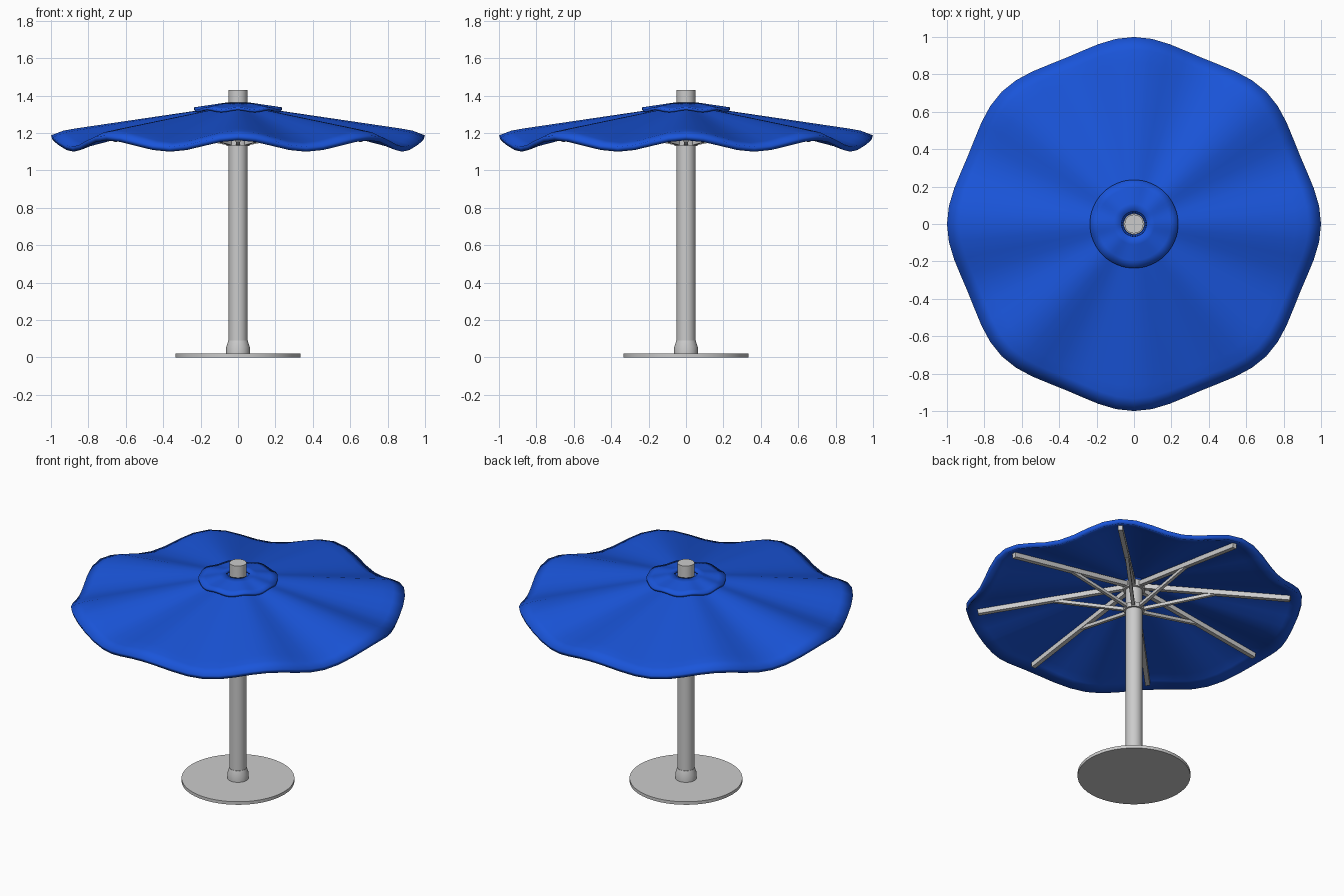
import bpy, bmesh, math
from mathutils import Vector

if "Cube" in bpy.data.objects:
    bpy.data.objects.remove(bpy.data.objects["Cube"])

blue = bpy.data.materials.new("blue_fabric")
blue.diffuse_color = (0.01, 0.09, 0.7, 1)
blue.use_nodes = True
blue.node_tree.nodes["Principled BSDF"].inputs["Base Color"].default_value = blue.diffuse_color


def add_object(name, bm, mat=None, angle=35):
    bmesh.ops.recalc_face_normals(bm, faces=bm.faces)
    mesh = bpy.data.meshes.new(name)
    bm.to_mesh(mesh)
    bm.free()
    ob = bpy.data.objects.new(name, mesh)
    bpy.context.collection.objects.link(ob)
    if mat:
        mesh.materials.append(mat)
    bpy.ops.object.select_all(action='DESELECT')
    ob.select_set(True)
    bpy.context.view_layer.objects.active = ob
    bpy.ops.object.shade_smooth_by_angle(angle=math.radians(angle))
    return ob


def lathe(name, profile, n=32):
    """Closed turned solid from (radius, z) points, bottom to top."""
    bm = bmesh.new()
    rings = [[bm.verts.new((r * math.cos(2 * math.pi * i / n),
                            r * math.sin(2 * math.pi * i / n), z))
              for i in range(n)] for r, z in profile]
    for a, b in zip(rings, rings[1:]):
        for i in range(n):
            j = (i + 1) % n
            bm.faces.new((a[i], a[j], b[j], b[i]))
    bm.faces.new(rings[0][::-1])
    bm.faces.new(rings[-1])
    return add_object(name, bm)


def bar(name, p, q, w, h, angle):
    """Square bar from p to q, given as (radius, z), turned about the pole."""
    p, q = Vector((p[0], 0, p[1])), Vector((q[0], 0, q[1]))
    d = (q - p).normalized()
    up = Vector((-d.z, 0, d.x)) * h / 2
    side = Vector((0, w / 2, 0))
    bm = bmesh.new()
    ends = [[bm.verts.new(c + s * side + u * up)
             for s, u in ((-1, -1), (1, -1), (1, 1), (-1, 1))] for c in (p, q)]
    bm.faces.new(ends[0])
    bm.faces.new(ends[1])
    for i in range(4):
        j = (i + 1) % 4
        bm.faces.new((ends[0][i], ends[0][j], ends[1][j], ends[1][i]))
    ob = add_object(name, bm)
    ob.rotation_euler.z = angle


def fabric_z(r, a):
    """Height of the cloth: ridges over the eight ribs, sagging between them."""
    ridge = 1.352 - 0.147 * r - 0.018 * (max(0, r - 0.9) / 0.1) ** 2
    sag = 0.078 * max(0, (r - 0.07) / 0.89) ** 1.1
    return ridge - sag * (1 - math.cos(8 * a)) / 2


def cloth(name, r0, r1, scallop, lift, thick, steps, n=64):
    bm = bmesh.new()
    rings = []
    for k in range(steps + 1):
        ring = []
        for i in range(n):
            a = 2 * math.pi * i / n
            edge = r1 * (1 - scallop * (1 - math.cos(8 * a)) / 2)
            r = r0 + (edge - r0) * k / steps
            ring.append(bm.verts.new((r * math.cos(a), r * math.sin(a),
                                      fabric_z(r, a) + lift)))
        rings.append(ring)
    for a, b in zip(rings, rings[1:]):
        for i in range(n):
            j = (i + 1) % n
            bm.faces.new((a[i], b[i], b[j], a[j]))
    ob = add_object(name, bm, blue)
    if ob.data.polygons[0].normal.z < 0:
        ob.data.flip_normals()
    mod = ob.modifiers.new("thickness", 'SOLIDIFY')
    mod.thickness = thick
    mod.offset = -1


# Base plate, foot collar and pole
lathe("base_plate", [(0.335, 0), (0.335, 0.02)], 48)
lathe("foot_collar", [(0.063, 0.02), (0.063, 0.055), (0.052, 0.09)])
lathe("pole", [(0.05, 0.02), (0.05, 1.43)])

# Canopy and the small vent cap on top
cloth("canopy", 0.06, 1.0, 0.04, 0, 0.028, 14)
cloth("vent_cap", 0.068, 0.236, 0, 0.02, 0.015, 4)

# Hubs that hold the ribs and struts
lathe("upper_hub", [(0.065, 1.27), (0.065, 1.315)])
lathe("lower_hub", [(0.062, 1.13), (0.062, 1.16)])

# Eight ribs, each with a strut
for i in range(8):
    a = i * math.pi / 4
    bar("rib_%d" % i, (0.045, 1.295), (0.93, 1.168), 0.028, 0.03, a)
    bar("strut_%d" % i, (0.045, 1.143), (0.48, 1.225), 0.02, 0.02, a)
